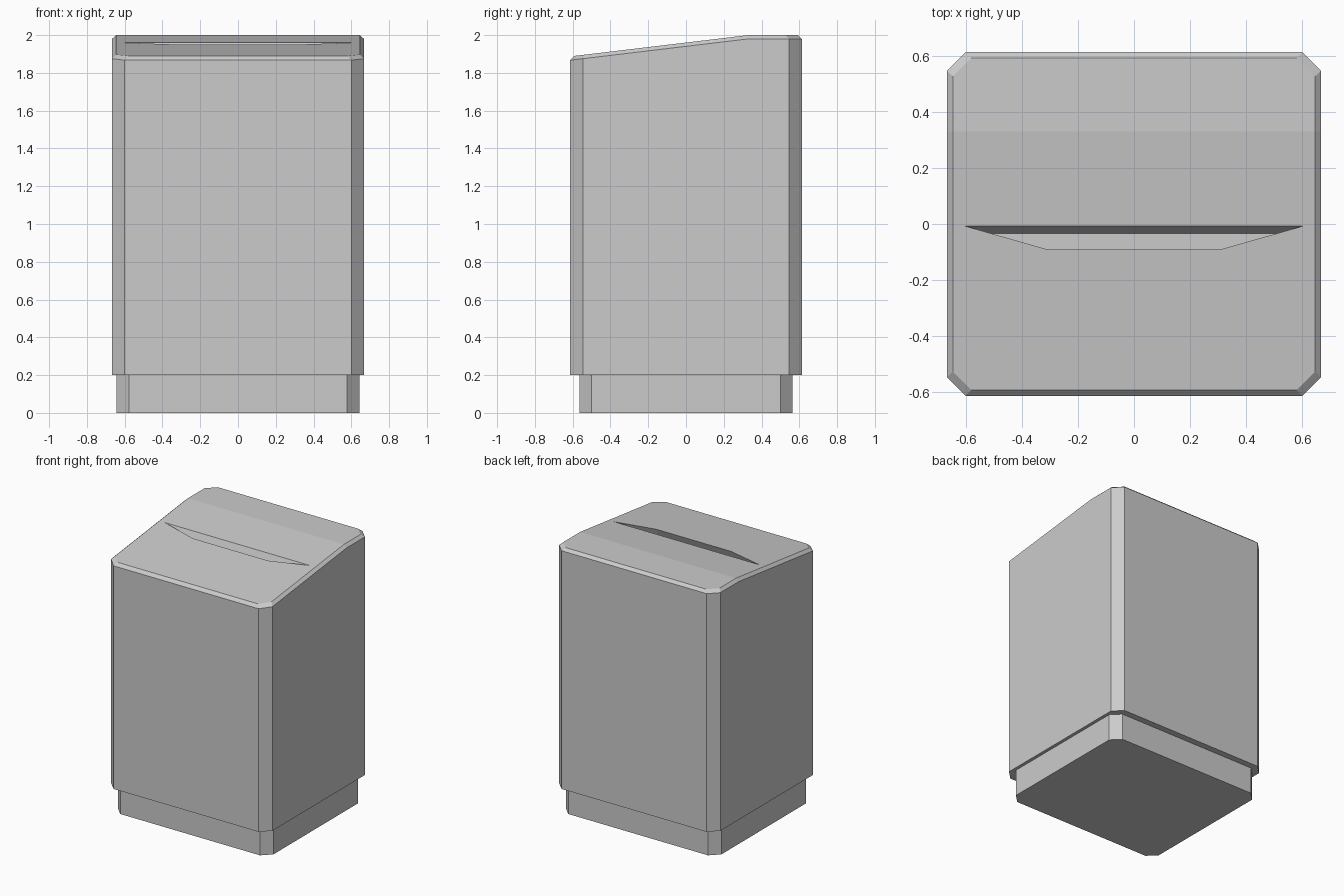
import bpy, bmesh

if "Cube" in bpy.data.objects:
    bpy.data.objects.remove(bpy.data.objects["Cube"])

CREASE_Y = 0.33


def top_z(y):
    """Height of the lid: sloped at the front, flat behind the crease."""
    return 2.0 if y >= CREASE_Y else 2.0 - (CREASE_Y - y) * 0.11 / 0.92


def outline(hx, hy, c, crease=False):
    """Rectangle with cut corners, optionally with a point on each side at the crease."""
    right = [(hx - c, -hy), (hx, -hy + c)]
    if crease:
        right.append((hx, CREASE_Y))
    right += [(hx, hy - c), (hx - c, hy)]
    return right + [(-x, y) for x, y in reversed(right)]


def loft(name, rings, split_top=False):
    """Join rings of points with quads and cap both ends."""
    bm = bmesh.new()
    vs = [[bm.verts.new(p) for p in r] for r in rings]
    n = len(vs[0])
    for a, b in zip(vs, vs[1:]):
        for i in range(n):
            j = (i + 1) % n
            bm.faces.new((a[i], a[j], b[j], b[i]))
    bm.faces.new(list(reversed(vs[0])))
    t = vs[-1]
    if split_top:
        bm.faces.new(t[:3] + t[7:])
        bm.faces.new(t[2:8])
    else:
        bm.faces.new(t)
    bmesh.ops.recalc_face_normals(bm, faces=bm.faces)
    me = bpy.data.meshes.new(name)
    bm.to_mesh(me)
    bm.free()
    ob = bpy.data.objects.new(name, me)
    bpy.context.collection.objects.link(ob)
    return ob


# recessed plinth
plinth = outline(0.643, 0.565, 0.065)
loft("plinth", [[(x, y, z) for x, y in plinth] for z in (0, 0.2)])

# body with sloped lid and bevelled rim
outer = outline(0.667, 0.613, 0.067, True)
inner = outline(0.645, 0.591, 0.065, True)
body = loft("body", [
    [(x, y, 0.2) for x, y in outer],
    [(x, y, top_z(y) - 0.02) for x, y in outer],
    [(x, y, top_z(y)) for x, y in inner],
], split_top=True)

# slanted slot pocket in the lid
slot = [(-0.31, -0.09), (0.31, -0.09), (0.6, -0.008), (-0.6, -0.008)]
LEAN, FLOOR = 0.42, 1.90
cutter = loft("slot_cutter", [
    [(x, y - LEAN * (top_z(y) - FLOOR), FLOOR) for x, y in slot],
    [(x, y + LEAN * 0.05, top_z(y) + 0.05) for x, y in slot],
])
cutter.hide_render = True
mod = body.modifiers.new("slot", 'BOOLEAN')
mod.operation = 'DIFFERENCE'
mod.solver = 'EXACT'
mod.object = cutter
bpy.context.view_layer.objects.active = body
bpy.ops.object.modifier_apply(modifier=mod.name)
bpy.data.objects.remove(cutter)
